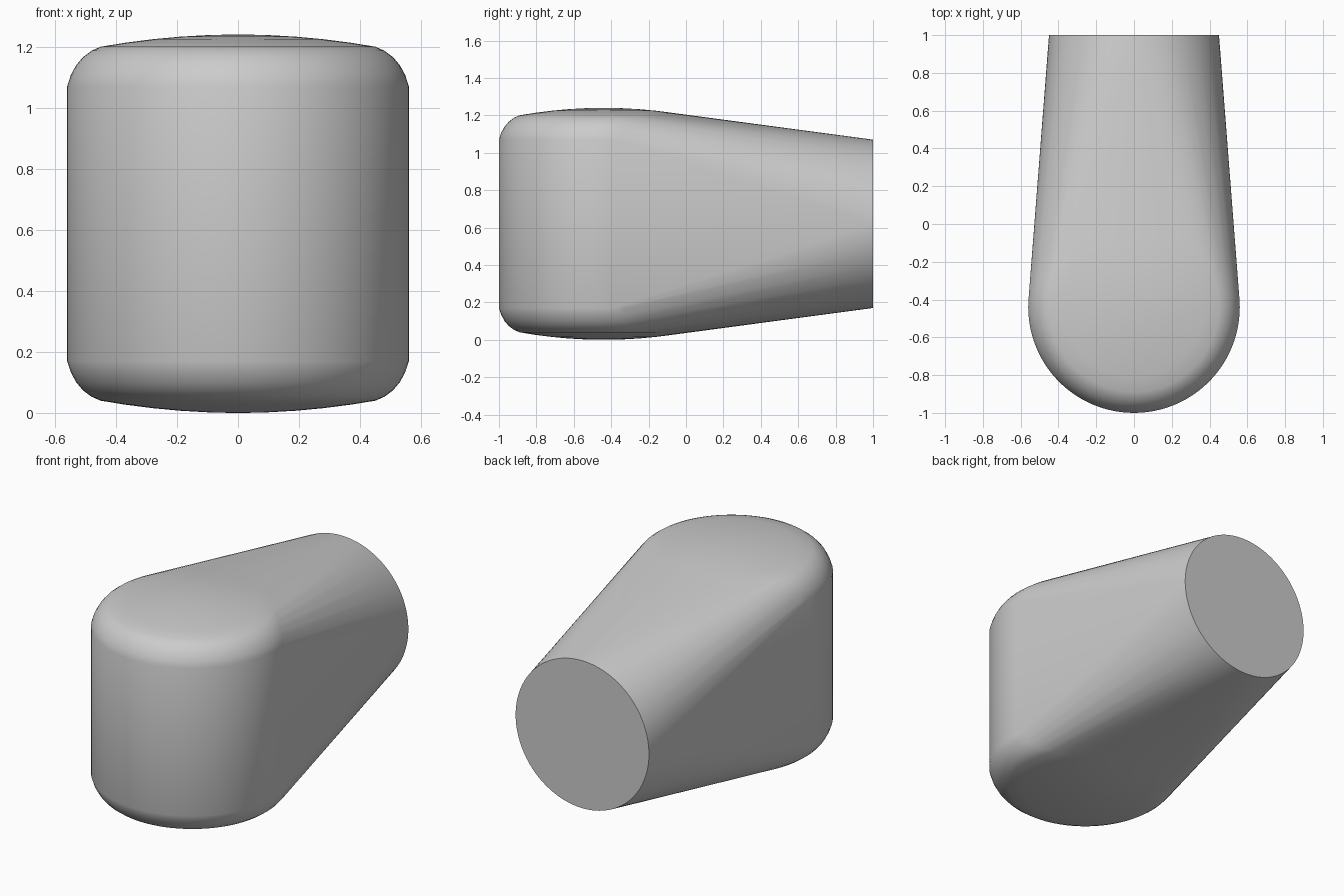
import bpy
import bmesh
from math import sin, cos, pi, radians

cube = bpy.data.objects.get("Cube")
if cube:
    bpy.data.objects.remove(cube, do_unlink=True)

MID_Z = 0.62       # height of the horizontal symmetry plane
HEAD_Y = -0.44     # axis of the upright rounded drum
SEGMENTS = 96

grey = bpy.data.materials.new("plain grey")
grey.use_nodes = True
colour = (0.6, 0.6, 0.6, 1)
grey.diffuse_color = colour
grey.node_tree.nodes["Principled BSDF"].inputs["Base Color"].default_value = colour

# Half profile of the drum: straight wall, rounded shoulder, shallow dome
profile = [(0.56, 0.45), (0.548, 0.487), (0.53, 0.52), (0.508, 0.546),
           (0.48, 0.567), (0.45, 0.58)]
profile += [(r, 0.62 - 0.04 * (r / 0.45) ** 2) for r in (0.37, 0.28, 0.19, 0.1, 0.03)]

bm = bmesh.new()
angles = [2 * pi * i / SEGMENTS for i in range(SEGMENTS)]

# Drum rings, mirrored above and below the middle
for radius, height in profile:
    for side in (1, -1):
        for a in angles:
            bm.verts.new((radius * cos(a), HEAD_Y + radius * sin(a), MID_Z + side * height))

# Round flat end of the neck
for a in angles:
    bm.verts.new((0.45 * cos(a), 1, MID_Z + 0.45 * sin(a)))

# Stretch one tapering skin over drum and neck end
hull = bmesh.ops.convex_hull(bm, input=bm.verts)
loose = {g for g in hull["geom_interior"] + hull["geom_unused"]
         if isinstance(g, bmesh.types.BMVert)}
bmesh.ops.delete(bm, geom=list(loose), context="VERTS")
bmesh.ops.dissolve_limit(bm, angle_limit=radians(0.1), verts=bm.verts, edges=bm.edges)
bmesh.ops.recalc_face_normals(bm, faces=bm.faces)

mesh = bpy.data.meshes.new("tapered_body")
bm.to_mesh(mesh)
bm.free()
mesh.materials.append(grey)
body = bpy.data.objects.new("tapered_body", mesh)
bpy.context.collection.objects.link(body)

bpy.ops.object.select_all(action="DESELECT")
body.select_set(True)
bpy.context.view_layer.objects.active = body
bpy.ops.object.shade_smooth_by_angle(angle=radians(35))
